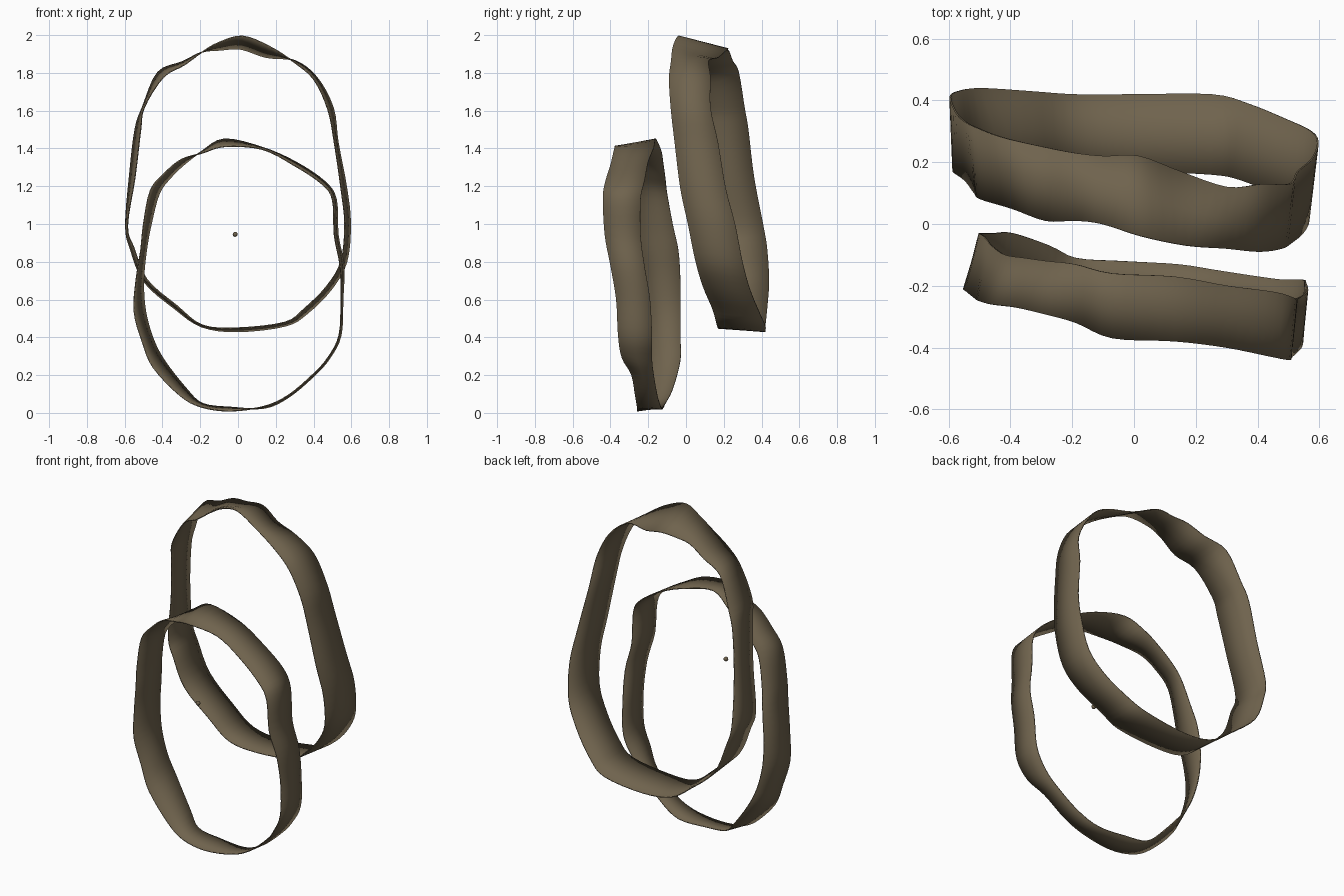
import bpy
import bmesh
from mathutils import Vector

SAMPLES = 4          # smooth steps between control points
SHEET = 0.006        # sheet thickness

default_cube = bpy.data.objects.get("Cube")
if default_cube:
    bpy.data.objects.remove(default_cube, do_unlink=True)


def make_material(name, colour):
    material = bpy.data.materials.new(name)
    material.use_nodes = True
    material.diffuse_color = colour
    material.node_tree.nodes["Principled BSDF"].inputs["Base Color"].default_value = colour
    return material


def spline(before, start, end, after, t):
    """Catmull-Rom point between start and end."""
    linear = (end - before) * t
    square = (before * 2 - start * 5 + end * 4 - after) * t ** 2
    cubic = (start * 3 - before - end * 3 + after) * t ** 3
    return start + (linear + square + cubic) / 2


def smooth_loop(points):
    """Closed smooth curve through the control points."""
    count = len(points)
    curve = []
    for i in range(count):
        around = [points[(i + step) % count] for step in (-1, 0, 1, 2)]
        curve += [spline(*around, k / SAMPLES) for k in range(SAMPLES)]
    return curve


def rims(stations):
    """Turn stations into a front rim and a back rim, flared along the normal."""
    front_rim, back_rim = [], []
    count = len(stations)
    for i, (x, z, y_front, y_back, flare) in enumerate(stations):
        previous, following = stations[i - 1], stations[(i + 1) % count]
        along = Vector((following[0] - previous[0], 0, following[1] - previous[1]))
        outward = Vector((-along.z, 0, along.x)).normalized()
        offset = outward * flare / 2
        front_rim.append((Vector((x, y_front, z)) - offset) / 100)
        back_rim.append((Vector((x, y_back, z)) + offset) / 100)
    return front_rim, back_rim


def make_band(name, stations, material):
    """Loft a thin closed strip between its two rims."""
    front_rim, back_rim = (smooth_loop(rim) for rim in rims(stations))
    bm = bmesh.new()
    rows = []
    for front, back in zip(front_rim, back_rim):
        rows.append([bm.verts.new(front.lerp(back, t)) for t in (0, 0.5, 1)])
    for i, row in enumerate(rows):
        following = rows[(i + 1) % len(rows)]
        for j in range(len(row) - 1):
            bm.faces.new((row[j], row[j + 1], following[j + 1], following[j]))
    bmesh.ops.recalc_face_normals(bm, faces=bm.faces)
    mesh = bpy.data.meshes.new(name)
    bm.to_mesh(mesh)
    bm.free()
    mesh.materials.append(material)
    band = bpy.data.objects.new(name, mesh)
    bpy.context.collection.objects.link(band)
    thickness = band.modifiers.new("sheet thickness", "SOLIDIFY")
    thickness.thickness = SHEET
    thickness.offset = 0
    shade_smooth(band)


def shade_smooth(item):
    bpy.ops.object.select_all(action="DESELECT")
    item.select_set(True)
    bpy.context.view_layer.objects.active = item
    bpy.ops.object.shade_smooth_by_angle()


brown = make_material("dull brown", (0.16, 0.125, 0.075, 1))

# Stations in hundredths, clockwise from the top: x, z, front y, back y, flare
back_band_stations = [
    (2, 196, -4, 22, -7), (16, 191, -7, 17, -6), (30, 186, -8, 12, 1),
    (41, 177, -9, 13, 2), (49, 161, -8, 13, 3), (52, 143, -6, 17, 2),
    (56, 119, -3, 21, 3), (58, 100, 1, 26, 3), (56, 80, 5, 30, 3),
    (48, 66, 9, 34, 3), (36, 54, 14, 39, 3), (25, 47, 16, 42, 2),
    (0, 44, 17, 42, 2), (-19, 46, 18, 42, 1), (-33, 56, 18, 43, 2),
    (-49, 70, 18, 44, 2), (-56, 87, 17, 43, 2), (-59, 99, 17, 41, 1),
    (-56, 125, 14, 36, 3), (-53, 150, 10, 33, 3), (-50, 162, 8, 31, 1),
    (-41, 179, 5, 28, 4), (-29, 185, 1, 25, 2), (-19, 191, 1, 23, 0),
    (-10, 194, 0, 22, -4),
]
front_band_stations = [
    (-7, 143, -37, -16, 4), (13, 140, -38, -17, 1), (30, 132, -40, -20, 2),
    (45, 122, -43, -22, 2), (51, 113, -44, -24, 2), (52, 94, -43, -24, 2),
    (55, 78, -40, -22, 2), (55, 60, -37, -19, 1), (54, 41, -36, -18, 1),
    (48, 29, -34, -18, 1), (40, 20, -29, -17, 1), (27, 9, -27, -15, 1),
    (14, 3, -26, -13, 1), (-4, 2, -26, -12, -2), (-19, 4, -25, -11, -2),
    (-29, 11, -23, -7, -5), (-42, 26, -21, -3, -7), (-48, 39, -20, -3, -6),
    (-52, 54, -21, -3, -6), (-52, 70, -22, -3, -4), (-50, 86, -24, -4, -3),
    (-48, 100, -25, -7, -4), (-44, 117, -26, -10, -5), (-37, 126, -27, -11, -4),
    (-29, 133, -29, -12, -3), (-19, 138, -32, -13, 1),
]
make_band("back_band", back_band_stations, brown)
make_band("front_band", front_band_stations, brown)

# Tiny bead floating inside the front band
bpy.ops.mesh.primitive_uv_sphere_add(segments=12, ring_count=8, radius=0.013,
                                     location=(-0.015, -0.36, 0.945))
bead = bpy.context.object
bead.name = "floating_bead"
bead.data.materials.append(brown)
shade_smooth(bead)
